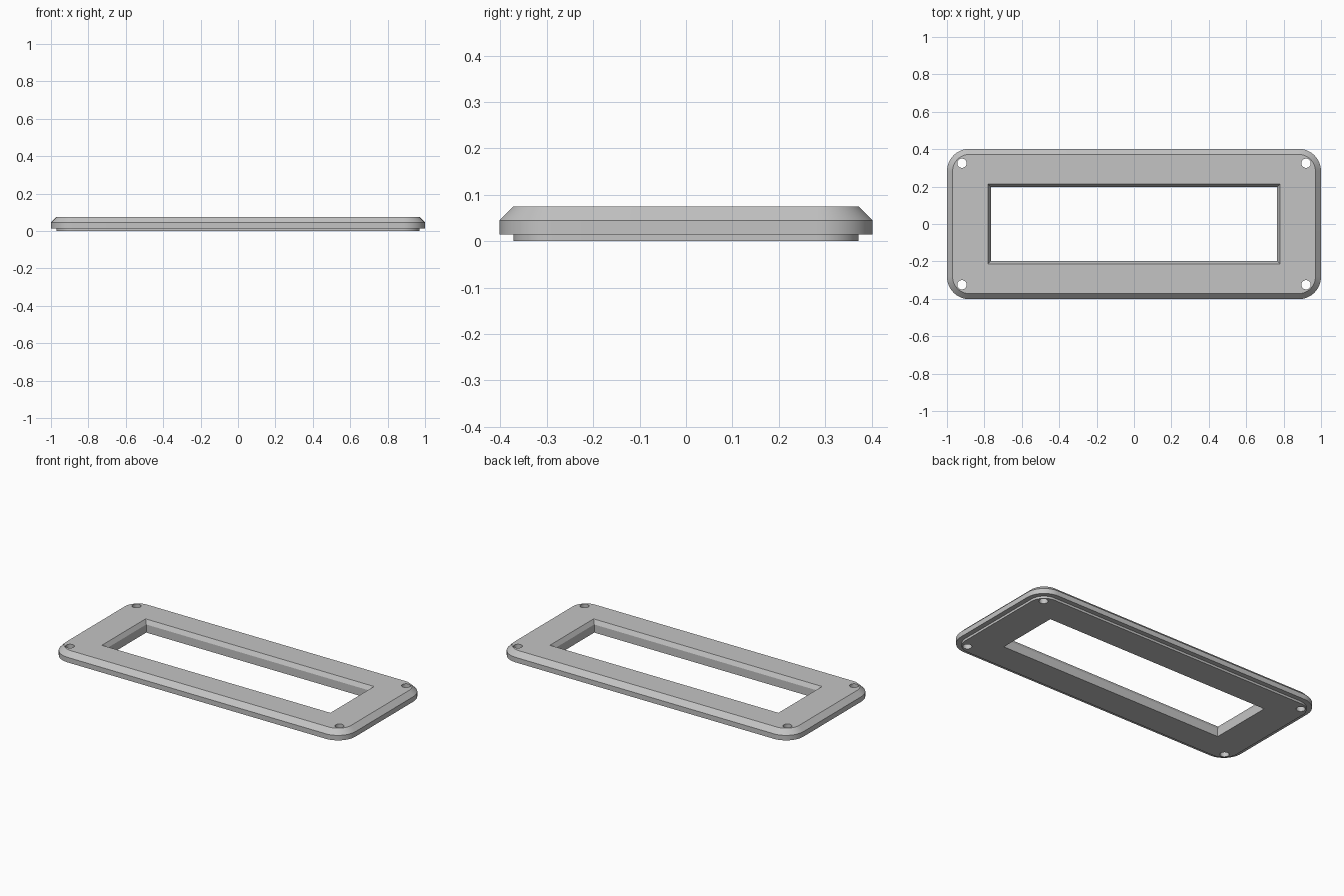
import bpy, bmesh
from math import cos, sin, pi

if "Cube" in bpy.data.objects:
    bpy.data.objects.remove(bpy.data.objects["Cube"])

HALF_X, HALF_Y, RADIUS = 1.0, 0.402, 0.12
HOLE_X, HOLE_Y, HOLE_R = 0.92, 0.325, 0.025

grey = bpy.data.materials.new("light grey")
grey.use_nodes = True
colour = (0.55, 0.55, 0.55, 1)
grey.diffuse_color = colour
grey.node_tree.nodes["Principled BSDF"].inputs["Base Color"].default_value = colour


def outline(hx, hy, radius, steps):
    """Counter-clockwise rectangle, with rounded corners when radius > 0."""
    points = []
    for i, (sx, sy) in enumerate([(1, 1), (-1, 1), (-1, -1), (1, -1)]):
        for s in range(steps + 1):
            a = (i + (s / steps if steps else 0)) * pi / 2
            points.append((sx * (hx - radius) + radius * cos(a),
                           sy * (hy - radius) + radius * sin(a)))
    return points


def loft(name, rings):
    """Closed solid through a stack of (outline, height) rings."""
    bm = bmesh.new()
    loops = [[bm.verts.new((x, y, z)) for x, y in pts] for pts, z in rings]
    for low, high in zip(loops, loops[1:]):
        for i in range(len(low)):
            j = (i + 1) % len(low)
            bm.faces.new((low[i], low[j], high[j], high[i]))
    bm.faces.new(loops[0][::-1])
    bm.faces.new(loops[-1])
    mesh = bpy.data.meshes.new(name)
    bm.to_mesh(mesh)
    bm.free()
    obj = bpy.data.objects.new(name, mesh)
    bpy.context.collection.objects.link(obj)
    mesh.materials.append(grey)
    return obj


def cut(target, cutter):
    """Subtract the cutter from the target and discard it."""
    bpy.context.view_layer.objects.active = target
    mod = target.modifiers.new("cut", 'BOOLEAN')
    mod.operation, mod.solver, mod.object = 'DIFFERENCE', 'EXACT', cutter
    bpy.ops.object.modifier_apply(modifier=mod.name)
    bpy.data.objects.remove(cutter)


# Bezel plate: recessed foot, straight rim, chamfered top edge
profile = [(0.03, 0), (0.03, 0.014), (0, 0.014), (0, 0.045), (0.03, 0.075)]
frame = loft("bezel_frame", [
    (outline(HALF_X - d, HALF_Y - d, RADIUS - d, 16), z) for d, z in profile])

# Window opening with a sloped upper lip
window = [(0, -0.05), (0, 0.05), (0.015, 0.075), (0.03, 0.1)]
cut(frame, loft("window_cutter", [
    (outline(0.765 + d, 0.198 + d, 0, 0), z) for d, z in window]))

# Screw holes in the four corners
for sx in (-1, 1):
    for sy in (-1, 1):
        ring = [(x + sx * HOLE_X, y + sy * HOLE_Y)
                for x, y in [(HOLE_R * cos(k * pi / 16), HOLE_R * sin(k * pi / 16))
                             for k in range(32)]]
        cut(frame, loft("hole_cutter", [(ring, -0.05), (ring, 0.12)]))

# Smooth corners, crisp edges
bpy.ops.object.select_all(action='DESELECT')
frame.select_set(True)
bpy.context.view_layer.objects.active = frame
bpy.ops.object.shade_smooth_by_angle(angle=pi / 6)
